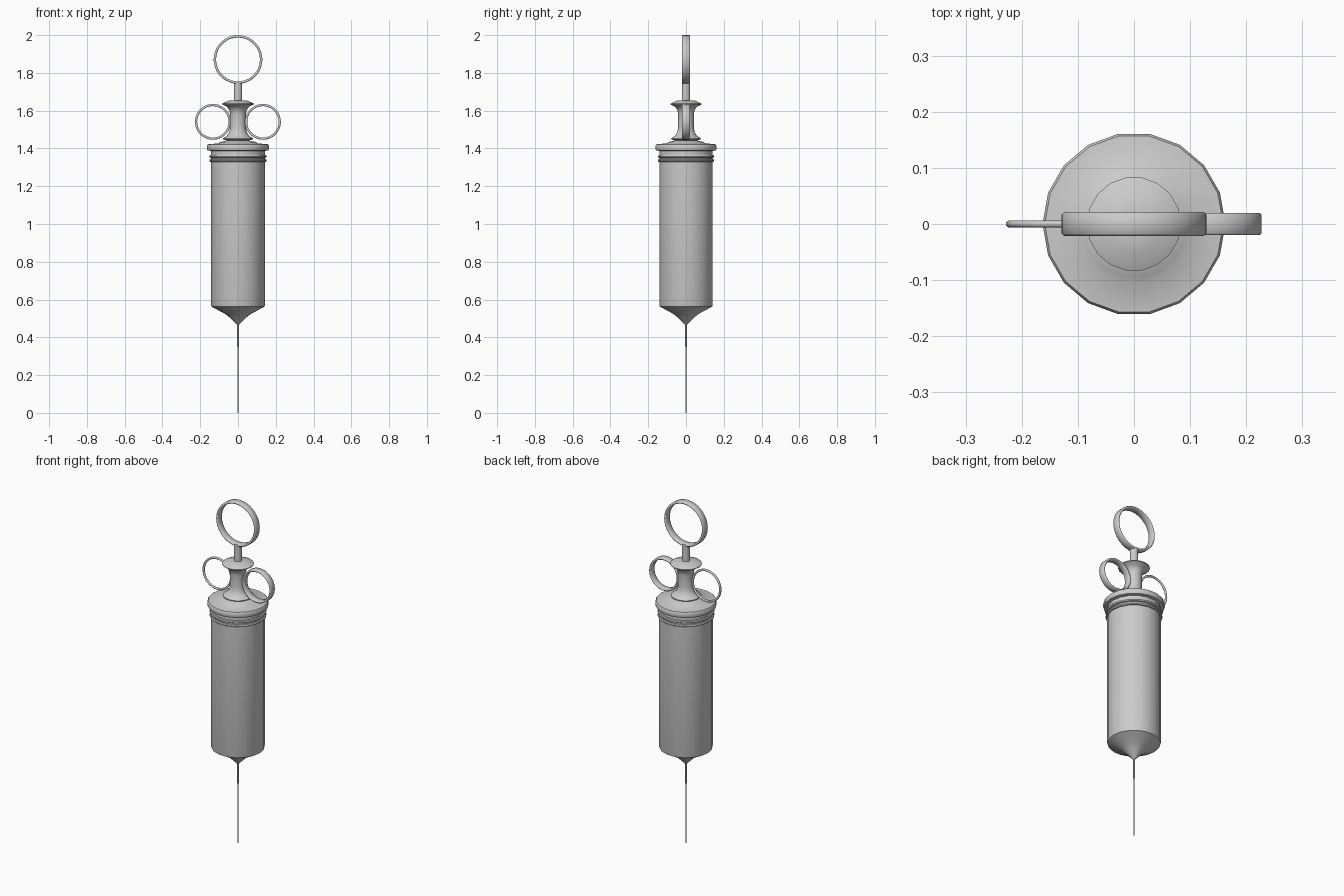
import bpy, bmesh, math
from mathutils import Matrix

if "Cube" in bpy.data.objects:
    bpy.data.objects.remove(bpy.data.objects["Cube"])


def lathe(name, profile, sides=18, closed=False, axis='Z', loc=(0, 0, 0), sharp=35):
    """Revolve (radius, height) points around an axis."""
    bm = bmesh.new()
    rings = []
    for r, h in profile:
        rings.append([bm.verts.new((r * math.cos(2 * math.pi * i / sides),
                                    r * math.sin(2 * math.pi * i / sides), h))
                      for i in range(sides)])
    count = len(rings) if closed else len(rings) - 1
    for k in range(count):
        a, b = rings[k], rings[(k + 1) % len(rings)]
        for i in range(sides):
            j = (i + 1) % sides
            bm.faces.new((a[i], a[j], b[j], b[i]))
    if not closed:
        bm.faces.new(rings[0][::-1])
        bm.faces.new(rings[-1])
    if axis == 'Y':
        bm.transform(Matrix.Rotation(math.pi / 2, 4, 'X'))
    bmesh.ops.recalc_face_normals(bm, faces=bm.faces)
    me = bpy.data.meshes.new(name)
    bm.to_mesh(me)
    bm.free()
    ob = bpy.data.objects.new(name, me)
    ob.location = loc
    bpy.context.collection.objects.link(ob)
    bpy.ops.object.select_all(action='DESELECT')
    ob.select_set(True)
    bpy.context.view_layer.objects.active = ob
    bpy.ops.object.shade_smooth_by_angle(angle=math.radians(sharp))
    return ob


def finger_ring(name, loc, outer, thick, half):
    """Band standing in the xz plane, with softened edges."""
    inner, c = outer - thick, thick * 0.3
    prof = [(inner, -half + c), (inner + c, -half), (outer - c, -half), (outer, -half + c),
            (outer, half - c), (outer - c, half), (inner + c, half), (inner, half - c)]
    return lathe(name, prof, 36, True, 'Y', loc, 50)


# needle and its hub
lathe("needle", [(0.0025, 0), (0.0025, 0.36)], 10)
lathe("needle_hub", [(0.005, 0.35), (0.005, 0.475)], 10)

# barrel with tapered nozzle
lathe("barrel", [(0.005, 0.465), (0.048, 0.508), (0.07, 0.525), (0.141, 0.563),
                 (0.143, 0.57), (0.143, 1.39)])

# thread beads under the cap
for i, z in enumerate((1.336, 1.358)):
    lathe(f"thread_bead_{i}", [(0.14, z - 0.009), (0.149, z - 0.006), (0.152, z),
                               (0.149, z + 0.006), (0.14, z + 0.009)])

# screw cap
lathe("cap", [(0.14, 1.386), (0.16, 1.39), (0.163, 1.396), (0.163, 1.416), (0.159, 1.422),
              (0.105, 1.427), (0.095, 1.434), (0.05, 1.443)])

# flared grip spool
lathe("grip_spool", [(0.05, 1.438), (0.08, 1.449), (0.08, 1.453), (0.058, 1.467),
                     (0.046, 1.487), (0.042, 1.51), (0.042, 1.58), (0.046, 1.602),
                     (0.058, 1.62), (0.084, 1.633), (0.084, 1.637), (0.05, 1.653),
                     (0.022, 1.655)])

# plunger rod and thumb ring
lathe("plunger_rod", [(0.022, 1.64), (0.022, 1.754)], 18)
finger_ring("thumb_ring", (0, 0, 1.871), 0.129, 0.013, 0.021)

# finger rings: a wide band on one side, a thin wire on the other
finger_ring("finger_ring_right", (0.132, 0, 1.541), 0.095, 0.012, 0.020)
finger_ring("finger_ring_left", (-0.133, 0, 1.541), 0.095, 0.012, 0.006)
